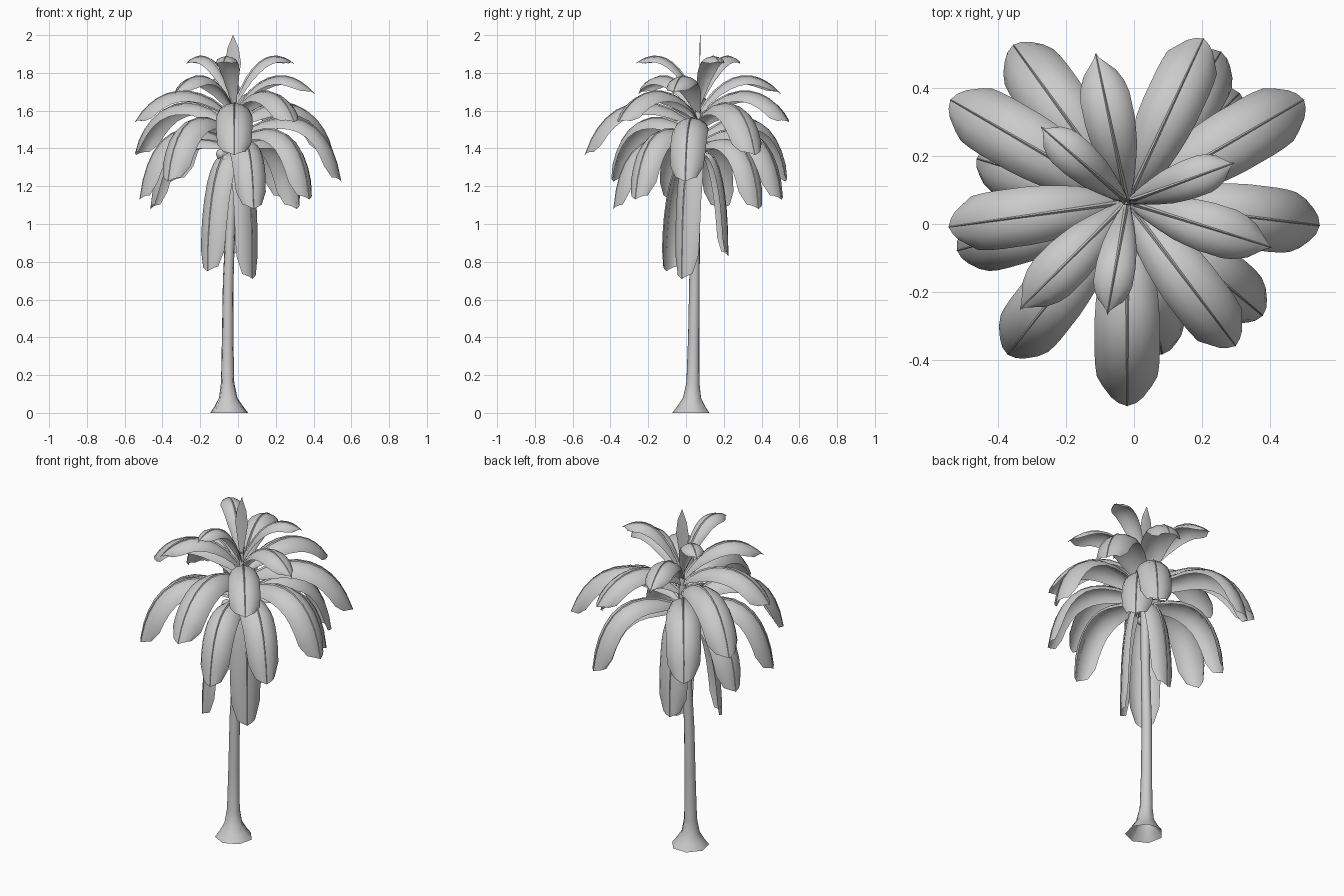
import bpy, math
from mathutils import Vector

if "Cube" in bpy.data.objects:
    bpy.data.objects.remove(bpy.data.objects["Cube"])

CROWN = Vector((-0.02, 0.065, 0))


def make_object(name, verts, faces, angle=40):
    me = bpy.data.meshes.new(name)
    me.from_pydata([tuple(v) for v in verts], [], faces)
    ob = bpy.data.objects.new(name, me)
    bpy.context.collection.objects.link(ob)
    bpy.ops.object.select_all(action='DESELECT')
    ob.select_set(True)
    bpy.context.view_layer.objects.active = ob
    bpy.ops.object.shade_smooth_by_angle(angle=math.radians(angle))
    return ob


def skin(rows, closed=False):
    """Faces bridging equal-length rows of points."""
    n = len(rows[0])
    faces = []
    for i in range(len(rows) - 1):
        for j in range(n if closed else n - 1):
            k = (j + 1) % n
            faces.append((i * n + j, i * n + k, (i + 1) * n + k, (i + 1) * n + j))
    return [v for r in rows for v in r], faces


def interp(table, t):
    for (a, u), (b, v) in zip(table, table[1:]):
        if t <= b:
            return u + (v - u) * (t - a) / (b - a)
    return table[-1][1]


def bezier(p, t):
    s = 1 - t
    return p[0] * s**3 + p[1] * 3 * s * s * t + p[2] * 3 * s * t * t + p[3] * t**3


# Strap-like blade outlines (position along the frond, share of half width)
WIDTH = [(0, .12), (.12, .45), (.25, .76), (.4, .92), (.55, 1), (.82, 1), (.92, .93), (1, .6)]
YOUNG = [(0, .15), (.15, .5), (.35, .85), (.55, 1), (.8, 1), (.9, .8), (1, .15)]
SECTION = [(-1, -.72), (-.82, -.36), (-.45, -.1), (0, 0), (.45, -.1), (.82, -.36), (1, -.72)]


def frond(name, az, ctrl, half, table, droop):
    a = math.radians(az)
    radial = Vector((math.cos(a), math.sin(a), 0))
    side = Vector((-math.sin(a), math.cos(a), 0))
    p = [CROWN + radial * r + Vector((0, 0, z)) for r, z in ctrl]
    blade, rib = [], []
    steps = [0, .12, .25, .37, .48, .58, .68, .77, .85, .92, 1]
    for t in steps:
        c = bezier(p, t)
        tan = (bezier(p, t + .01) - bezier(p, t - .01)).normalized()
        up = tan.cross(side)
        if t < .3 and up.z < 0:
            up = -up
        w = half * interp(table, t)
        blade.append([c + side * x * w + up * y * w * droop for x, y in SECTION])
        # tip leaflets are cut back to a blunt point
        if t == 1:
            blade[-1] = [v - tan * abs(x) * half * .3 for v, (x, _) in zip(blade[-1], SECTION)]
        k = .010 * (1 - .8 * t)
        rib.append([c + up * k * .8, c + side * k - up * k * .5, c - side * k - up * k * .5])
    make_object(name, *skin(blade))
    make_object(name + "_midrib", *skin(rib, True), 20)


# Trunk with flared foot: z, x, y, radius
TRUNK = [(0, -.047, .03, .103), (.035, -.049, .031, .077), (.08, -.052, .034, .05),
         (.16, -.055, .038, .036), (.4, -.055, .042, .031), (.7, -.052, .046, .029),
         (1.0, -.04, .05, .026), (1.2, -.033, .056, .026), (1.4, -.026, .062, .027),
         (1.55, -.02, .065, .02), (1.68, -.02, .065, .008)]
rings = [[Vector((x + r * math.cos(i * math.tau / 7 + .2), y + r * math.sin(i * math.tau / 7 + .2), z))
          for i in range(7)] for z, x, y, r in TRUNK]
make_object("trunk", *skin(rings, True), 60)

# Whorls of three fronds, youngest first: azimuths, path (radius, z), half width, droop
WHORLS = [
    ((139, 20, 260), [(0, 1.62), (.08, 1.85), (.2, 1.95), (.335, 1.85)], .058, .8),
    ((102, 225, 342.5), [(0, 1.58), (.1, 1.77), (.28, 1.87), (.445, 1.69)], .074, .85),
    ((65, 188, 307), [(0, 1.55), (.12, 1.72), (.38, 1.79), (.53, 1.54)], .086, .9),
    ((150, 30, 270), [(0, 1.50), (.15, 1.68), (.48, 1.74), (.60, 1.365)], .096, .95),
    ((126, 232, 353), [(0, 1.45), (.17, 1.60), (.5, 1.67), (.57, 1.225)], .095, .95),
    ((58, 196, 320), [(0, 1.42), (.16, 1.53), (.46, 1.61), (.52, 1.13)], .09, .95),
    ((164, 283, 44), [(0, 1.39), (.14, 1.48), (.42, 1.54), (.46, 1.08)], .087, .95),
]
for n, (angles, ctrl, half, droop) in enumerate(WHORLS):
    for m, az in enumerate(angles):
        frond(f"frond_{n + 1}_{m + 1}", az, ctrl, half, YOUNG if n < 2 else WIDTH, droop)

# Old fronds hanging against the trunk
for m, (az, r, z) in enumerate([(318, .13, .71), (230, .22, .75), (100, .16, .83)]):
    frond(f"hanging_frond_{m + 1}", az, [(0, 1.36), (.09, 1.45), (r, 1.25), (r, z)], .085, WIDTH, .75)

# Upright spear leaf
spear = [(1.62, .004), (1.72, .02), (1.85, .042), (1.93, .03), (2.0, .001)]
make_object("spear_leaf", *skin([[Vector((-.026 - w, .066 + (z - 1.62) * .02, z)),
                                  Vector((-.026, .07 + (z - 1.62) * .02, z)),
                                  Vector((-.026 + w, .066 + (z - 1.62) * .02, z))] for z, w in spear]))

# Small fruits below the crown
for i, (x, y, z) in enumerate([(-.09, .02, 1.37), (-.06, .0, 1.34), (-.08, .06, 1.35)]):
    bpy.ops.mesh.primitive_uv_sphere_add(segments=10, ring_count=7, radius=.028, location=(x, y, z))
    bpy.context.object.name = f"fruit_{i + 1}"
    bpy.ops.object.shade_smooth()
